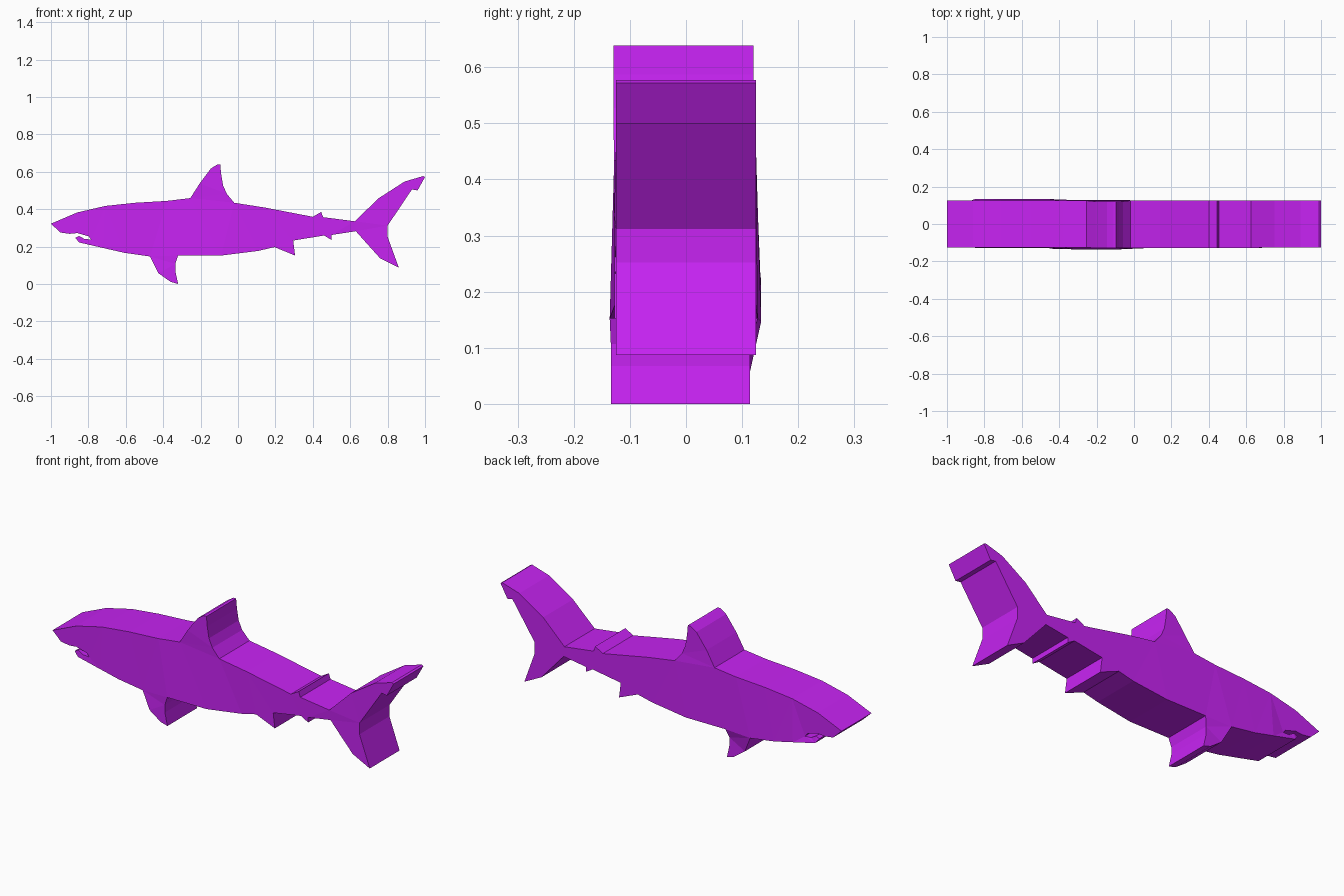
import bpy, bmesh

if "Cube" in bpy.data.objects:
    bpy.data.objects.remove(bpy.data.objects["Cube"])

HALF = 0.125  # half thickness of the slab

# Side silhouette, clockwise from the snout: part -> (x, z) points
back = [(-1, .325), (-.86, .385), (-.71, .42), (-.55, .437), (-.38, .447), (-.255, .462)]
dorsal = [(-.205, .54), (-.145, .62), (-.11, .642), (-.095, .642), (-.09, .59),
          (-.08, .53), (-.06, .485)]
rear_back = [(-.02, .437), (.14, .412), (.40, .362), (.445, .388), (.455, .36), (.625, .338)]
tail = [(.75, .46), (.89, .55), (.99, .58), (1, .575), (.96, .503), (.93, .508),
        (.80, .315), (.80, .255), (.86, .09), (.76, .14), (.67, .24), (.63, .285)]
rear_belly = [(.50, .265), (.50, .238), (.46, .262), (.295, .235), (.305, .155),
              (.195, .20), (.11, .18)]
belly = [(-.09, .155), (-.32, .155)]
pectoral = [(-.335, .11), (-.335, .07), (-.32, .003), (-.36, .014), (-.425, .06)]
throat = [(-.47, .15), (-.61, .17), (-.72, .195), (-.85, .225)]
mouth = [(-.87, .25), (-.85, .26), (-.82, .243), (-.785, .241), (-.80, .258),
         (-.86, .275), (-.90, .271), (-.95, .278)]

# Each part with its (front y, back y)
parts = [(back, -HALF, HALF), (dorsal, -.129, .12), (rear_back, -.128, HALF),
         (tail, -HALF, HALF), (rear_belly, -.127, HALF), (belly, -.136, .128),
         (pectoral, -.134, .114), (throat, -.127, .134), (mouth, -HALF, HALF)]

bm = bmesh.new()
front, rear = [], []
for pts, y0, y1 in parts:
    for x, z in pts:
        front.append(bm.verts.new((x, y0, z)))
        rear.append(bm.verts.new((x, y1, z)))

# Rim walls and the two flat sides
n = len(front)
for i in range(n):
    j = (i + 1) % n
    bm.faces.new((front[i], front[j], rear[j], rear[i]))
sides = [bm.faces.new(front), bm.faces.new(rear[::-1])]
bm.normal_update()
bmesh.ops.triangulate(bm, faces=sides)
bmesh.ops.recalc_face_normals(bm, faces=bm.faces[:])
low = min(v.co.z for v in bm.verts)
bmesh.ops.translate(bm, verts=bm.verts[:], vec=(0, 0, -low))

mesh = bpy.data.meshes.new("shark")
bm.to_mesh(mesh)
bm.free()
shark = bpy.data.objects.new("shark", mesh)
bpy.context.collection.objects.link(shark)

mat = bpy.data.materials.new("purple")
mat.diffuse_color = (.57, .017, .89, 1)
mat.use_nodes = True
mat.node_tree.nodes["Principled BSDF"].inputs["Base Color"].default_value = mat.diffuse_color
mesh.materials.append(mat)
